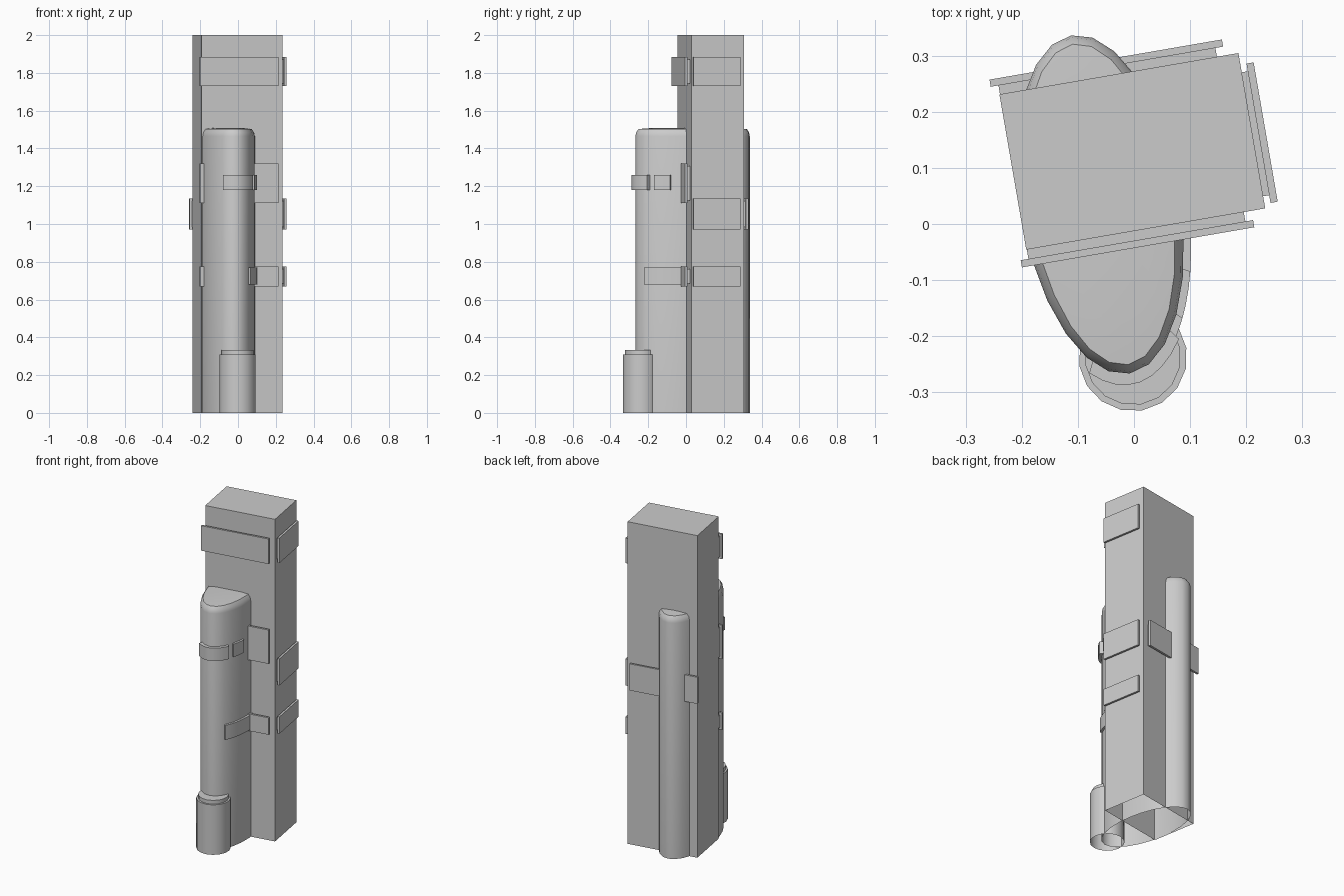
import bpy, bmesh
from math import cos, sin, radians, pi
from mathutils import Matrix

if "Cube" in bpy.data.objects:
    bpy.data.objects.remove(bpy.data.objects["Cube"])

TILT = Matrix.Rotation(radians(9.8), 4, 'Z')
TOWER = Matrix.Translation((-0.003, 0.13, 0)) @ TILT
COLUMN = Matrix.Translation((-0.06, 0.035, 0)) @ TILT
BUMP = Matrix.Translation((-0.002, -0.238, 0)) @ TILT
A, B = 0.142, 0.307          # column half width and half depth


def finish(name, bm, frame, smooth=False):
    bmesh.ops.recalc_face_normals(bm, faces=bm.faces)
    bm.transform(frame)
    me = bpy.data.meshes.new(name)
    bm.to_mesh(me)
    bm.free()
    ob = bpy.data.objects.new(name, me)
    bpy.context.collection.objects.link(ob)
    if smooth:
        bpy.context.view_layer.objects.active = ob
        ob.select_set(True)
        bpy.ops.object.shade_smooth_by_angle(angle=radians(35))
        ob.select_set(False)


def box(name, u, v, z, open_base=False):
    bm = bmesh.new()
    bmesh.ops.create_cube(bm, size=1)
    for p in bm.verts:
        p.co = [r[0] + (r[1] - r[0]) * (c + 0.5) for r, c in zip((u, v, z), p.co)]
    if open_base:
        bm.normal_update()
        bmesh.ops.delete(bm, geom=[f for f in bm.faces if f.normal.z < -0.5],
                         context='FACES_ONLY')
    finish(name, bm, TOWER)


def rings(name, profile, n, frame):
    # stacked elliptical rings, open at the base and capped on top
    bm = bmesh.new()
    loops = [[bm.verts.new((a * cos(2 * pi * i / n), b * sin(2 * pi * i / n), z))
              for i in range(n)] for a, b, z in profile]
    for lo, hi in zip(loops, loops[1:]):
        for i in range(n):
            j = (i + 1) % n
            bm.faces.new((lo[i], lo[j], hi[j], hi[i]))
    bm.faces.new(loops[-1])
    finish(name, bm, frame, True)


def strap(name, t0, t1, z0, z1, off, n=8):
    # curved band hugging the column
    bm = bmesh.new()
    secs = []
    for i in range(n + 1):
        t = radians(t0 + (t1 - t0) * i / n)
        secs.append([bm.verts.new(((A + d) * cos(t), (B + d) * sin(t), z))
                     for d, z in ((-0.005, z0), (off, z0), (off, z1), (-0.005, z1))])
    for p, q in zip(secs, secs[1:]):
        for k in range(4):
            m = (k + 1) % 4
            bm.faces.new((p[k], p[m], q[m], q[k]))
    bm.faces.new(secs[0])
    bm.faces.new(secs[-1])
    finish(name, bm, COLUMN, True)


# main tower, hollow underneath
box("tower", (-0.217, 0.217), (-0.141, 0.141), (0, 2), True)

# oval column running through the tower, with rounded top edge
rings("oval_column", [(A, B, 0), (A, B, 1.465), (A - 0.004, B - 0.004, 1.485),
                      (A - 0.016, B - 0.016, 1.503), (A - 0.06, B - 0.09, 1.508)],
      24, COLUMN)

# round front bay with a smaller step on top
rings("front_bay", [(0.097, 0.097, 0), (0.097, 0.097, 0.31)], 16, BUMP)
rings("front_bay_step", [(0.086, 0.086, 0.3), (0.086, 0.086, 0.333)], 16, BUMP)

# sign panels: thin plate on a slightly smaller mount
E = 0.014
for i, (z0, z1) in enumerate(((1.73, 1.885), (1.11, 1.32), (0.67, 0.775))):
    box(f"front_panel_{i}", (-0.23, 0.192), (-0.171, -0.158), (z0, z1))
    box(f"front_mount_{i}", (-0.216, 0.178), (-0.158, -0.14), (z0 + E, z1 - E))
for i, (z0, z1) in enumerate(((1.73, 1.885), (0.97, 1.135), (0.67, 0.775))):
    box(f"side_panel_{i}", (0.228, 0.241), (-0.133, 0.12), (z0, z1))
    box(f"side_mount_{i}", (0.216, 0.228), (-0.119, 0.106), (z0 + E, z1 - E))
box("back_panel", (-0.23, 0.192), (0.157, 0.17), (0.97, 1.135))
box("back_mount", (-0.216, 0.178), (0.14, 0.157), (0.97 + E, 1.135 - E))

# curved bands on the column
strap("upper_band_front", -116, -53, 1.18, 1.26, 0.02)
strap("upper_band_side", -45, -27, 1.18, 1.26, 0.013, 3)
strap("lower_band", -59, -8, 0.68, 0.77, 0.013)
